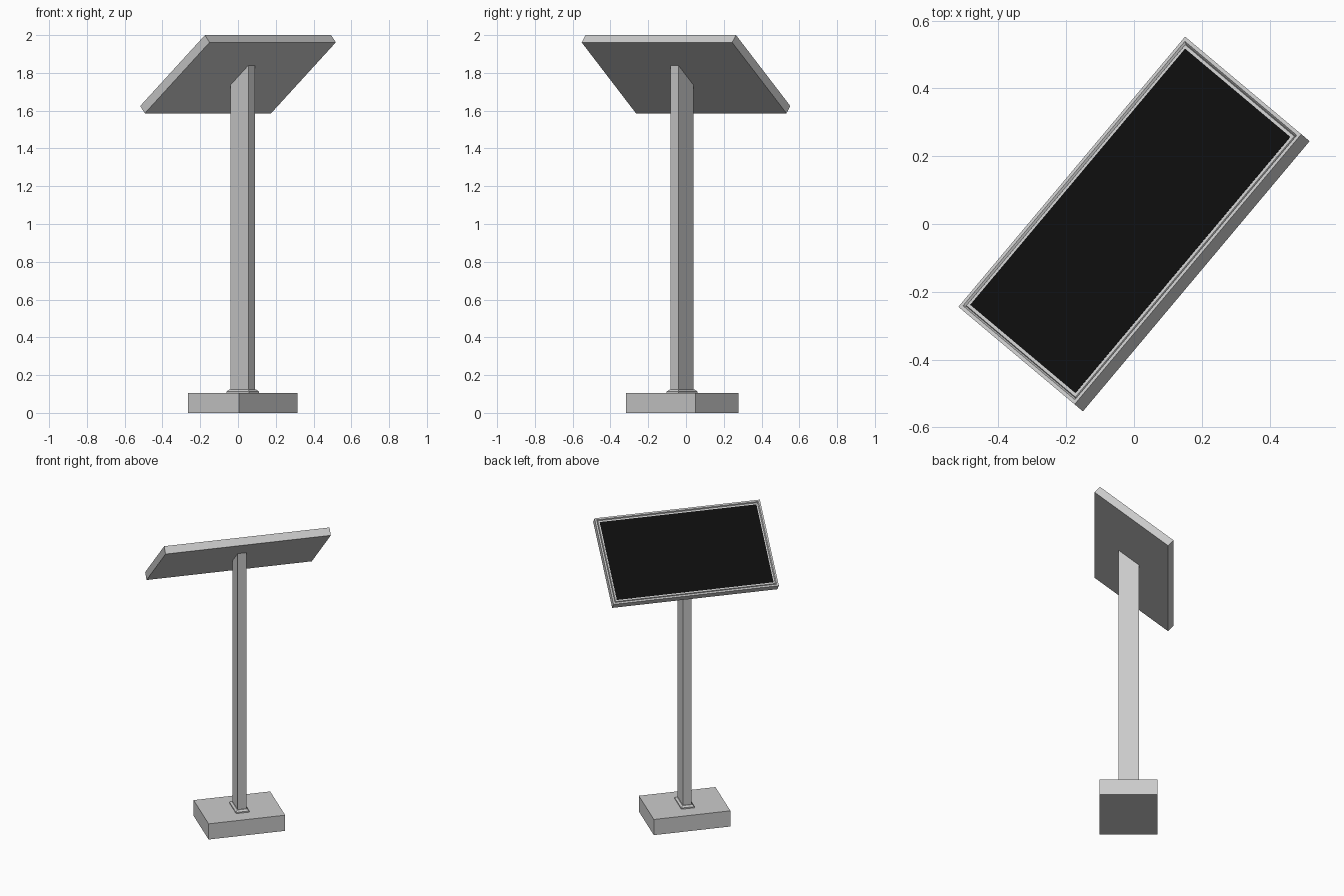
import bpy, bmesh
from math import radians, tan, sin, cos

if "Cube" in bpy.data.objects:
    bpy.data.objects.remove(bpy.data.objects["Cube"])

YAW, TILT = radians(-40), radians(-40)
PW, PL, PT, PZ = 0.584, 1.04, 0.05, 1.793   # panel width, length, thickness, centre height
SHIFT = 0.0325                              # stand offset towards the panel's high side


def material(name, col):
    m = bpy.data.materials.new(name)
    m.diffuse_color = (*col, 1)
    m.use_nodes = True
    m.node_tree.nodes["Principled BSDF"].inputs["Base Color"].default_value = m.diffuse_color
    return m


def rings(name, loops, loc, rot, mat=None, center=0.0):
    """Closed solid from stacked rectangles (size x, size y, z)."""
    bm = bmesh.new()
    prev = first = None
    for sx, sy, z in loops:
        cur = [bm.verts.new((center + a * sx / 2, b * sy / 2, z))
               for a, b in ((-1, -1), (1, -1), (1, 1), (-1, 1))]
        if prev:
            for i in range(4):
                j = (i + 1) % 4
                bm.faces.new((prev[i], prev[j], cur[j], cur[i]))
        first = first or cur
        prev = cur
    bm.faces.new(first[::-1])
    bm.faces.new(prev)
    me = bpy.data.meshes.new(name)
    bm.to_mesh(me)
    bm.free()
    ob = bpy.data.objects.new(name, me)
    bpy.context.collection.objects.link(ob)
    ob.location, ob.rotation_euler = loc, rot
    if mat:
        me.materials.append(mat)
    return ob


upright = (0, 0, YAW)
tilted = (0, TILT, YAW)

# base block and chamfered foot flange
rings("base", [(0.353, 0.482, 0), (0.353, 0.482, 0.105)], (0, 0, 0), upright, center=SHIFT)
rings("post_flange", [(0.156, 0.083, 0.104), (0.156, 0.083, 0.113), (0.134, 0.062, 0.123)],
      (0, 0, 0), upright, center=SHIFT)

# post, its top cut to follow the underside of the panel
post = rings("post", [(0.124, 0.054, 0.104), (0.124, 0.054, 1.7)], (0, 0, 0), upright, center=SHIFT)
slope = tan(-TILT)
for v in post.data.vertices:
    if v.co.z > 1:
        v.co.z = PZ - PT / 2 * cos(TILT) + slope * (v.co.x - PT / 2 * sin(-TILT)) + 0.001

# panel housing with raised rim and stepped inner bezel
h = PT / 2
rings("panel_housing",
      [(PW, PL, -h), (PW, PL, h),
       (PW - 0.022, PL - 0.022, h), (PW - 0.032, PL - 0.032, h - 0.008),
       (PW - 0.036, PL - 0.036, h - 0.003), (PW - 0.054, PL - 0.054, h - 0.003)],
      (0, 0, PZ), tilted)

# black screen
rings("screen", [(PW - 0.056, PL - 0.054, h - 0.005), (PW - 0.056, PL - 0.054, h - 0.002)],
      (0, 0, PZ), tilted, material("screen_black", (0.004, 0.004, 0.004)))
